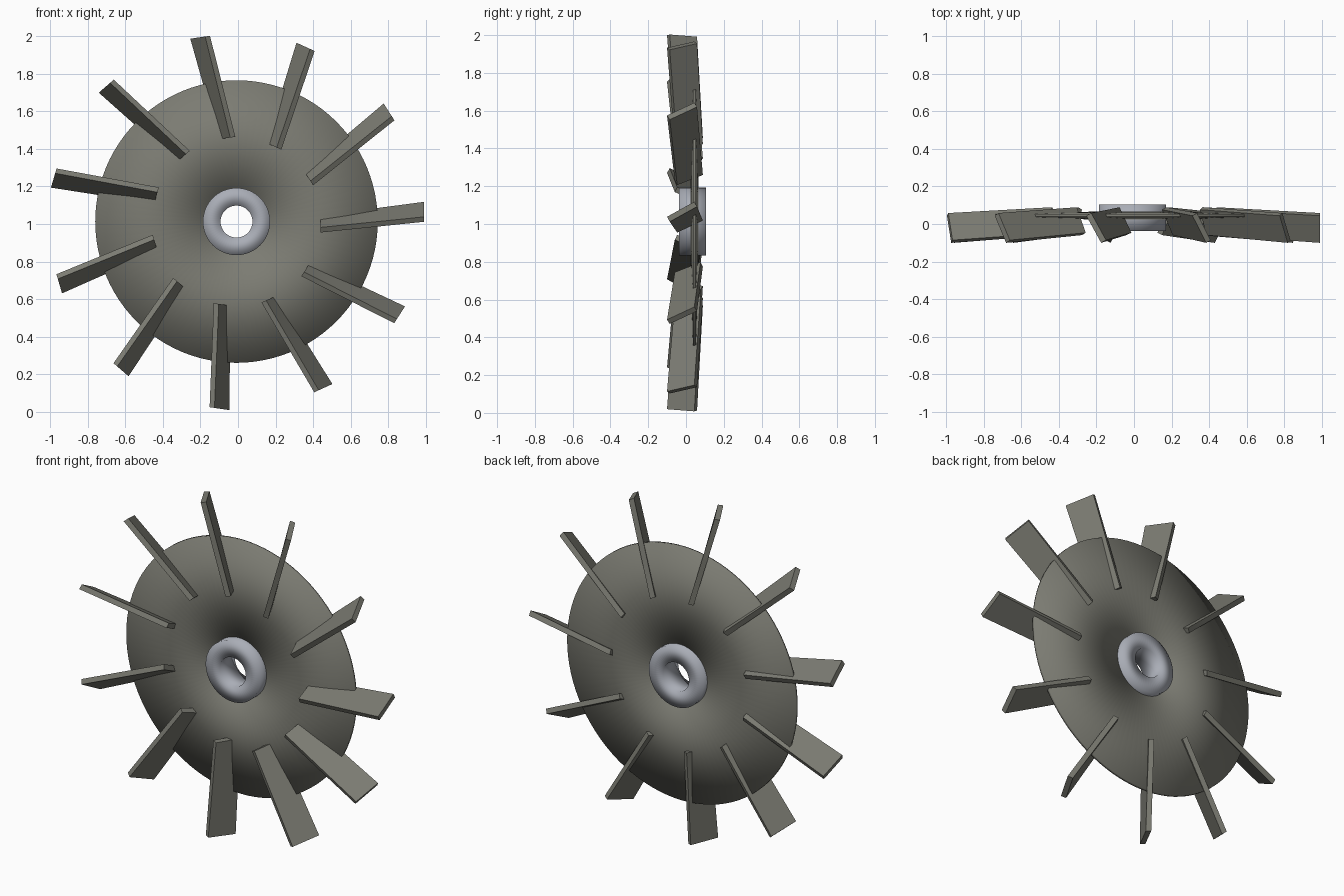
import bpy, bmesh
from math import sin, cos, radians, pi
from mathutils import Matrix, Vector

if "Cube" in bpy.data.objects:
    bpy.data.objects.remove(bpy.data.objects["Cube"])

CENTRE = Vector((-0.008, 0, 1.013))
BLADES = 11


def finish(bm, name, smooth=False):
    bmesh.ops.recalc_face_normals(bm, faces=bm.faces)
    for f in bm.faces:
        f.smooth = smooth
    me = bpy.data.meshes.new(name)
    bm.to_mesh(me)
    bm.free()
    ob = bpy.data.objects.new(name, me)
    bpy.context.collection.objects.link(ob)
    ob.location = CENTRE
    return ob


def ring(name, profile, steps, color):
    """Spin a closed (radius, y) profile around the y axis."""
    bm = bmesh.new()
    loops = []
    for i in range(steps):
        a = 2 * pi * i / steps
        loops.append([bm.verts.new((r * cos(a), y, r * sin(a))) for r, y in profile])
    n = len(profile)
    for i in range(steps):
        p, q = loops[i], loops[(i + 1) % steps]
        for j in range(n):
            k = (j + 1) % n
            bm.faces.new((p[j], p[k], q[k], q[j]))
    ob = finish(bm, name, True)
    ob.data.materials.append(color)
    return ob


def paint(name, rgb):
    m = bpy.data.materials.new(name)
    m.diffuse_color = (*rgb, 1)
    m.use_nodes = True
    m.node_tree.nodes["Principled BSDF"].inputs["Base Color"].default_value = m.diffuse_color
    return m


def section(x, y, z, chord, thick, pitch):
    """Pitched rectangle, the end outline of a blade."""
    c, s = cos(radians(pitch)), sin(radians(pitch))
    pts = []
    for u, v in ((-1, -1), (1, -1), (1, 1), (-1, 1)):
        a, b = u * chord / 2, v * thick / 2
        pts.append(Vector((x, y + a * c - b * s, z + a * s + b * c)))
    return pts


dark = paint("dark_metal", (0.20, 0.20, 0.17))
steel = paint("steel", (0.40, 0.42, 0.47))

# thin lens-shaped back plate
ring("back_plate", [(0.12, 0.022), (0.753, 0.037), (0.753, 0.053), (0.12, 0.068)], 96, dark)

# hub ring with softly shaded square section
ring("hub", [(0.085, -0.037), (0.179, -0.037), (0.179, 0.105), (0.085, 0.105)], 64, steel)

# pitched blades
for i in range(BLADES):
    bm = bmesh.new()
    inner = section(0.448, 0.015, -0.013, 0.150, 0.030, 25)
    outer = section(1.0, -0.021, 0.052, 0.165, 0.030, 29)
    turn = Matrix.Rotation(-2 * pi * i / BLADES, 4, 'Y')
    a = [bm.verts.new(turn @ p) for p in inner]
    b = [bm.verts.new(turn @ p) for p in outer]
    bm.faces.new(a)
    bm.faces.new(b)
    for j in range(4):
        k = (j + 1) % 4
        bm.faces.new((a[j], a[k], b[k], b[j]))
    finish(bm, f"blade_{i + 1}").data.materials.append(dark)
